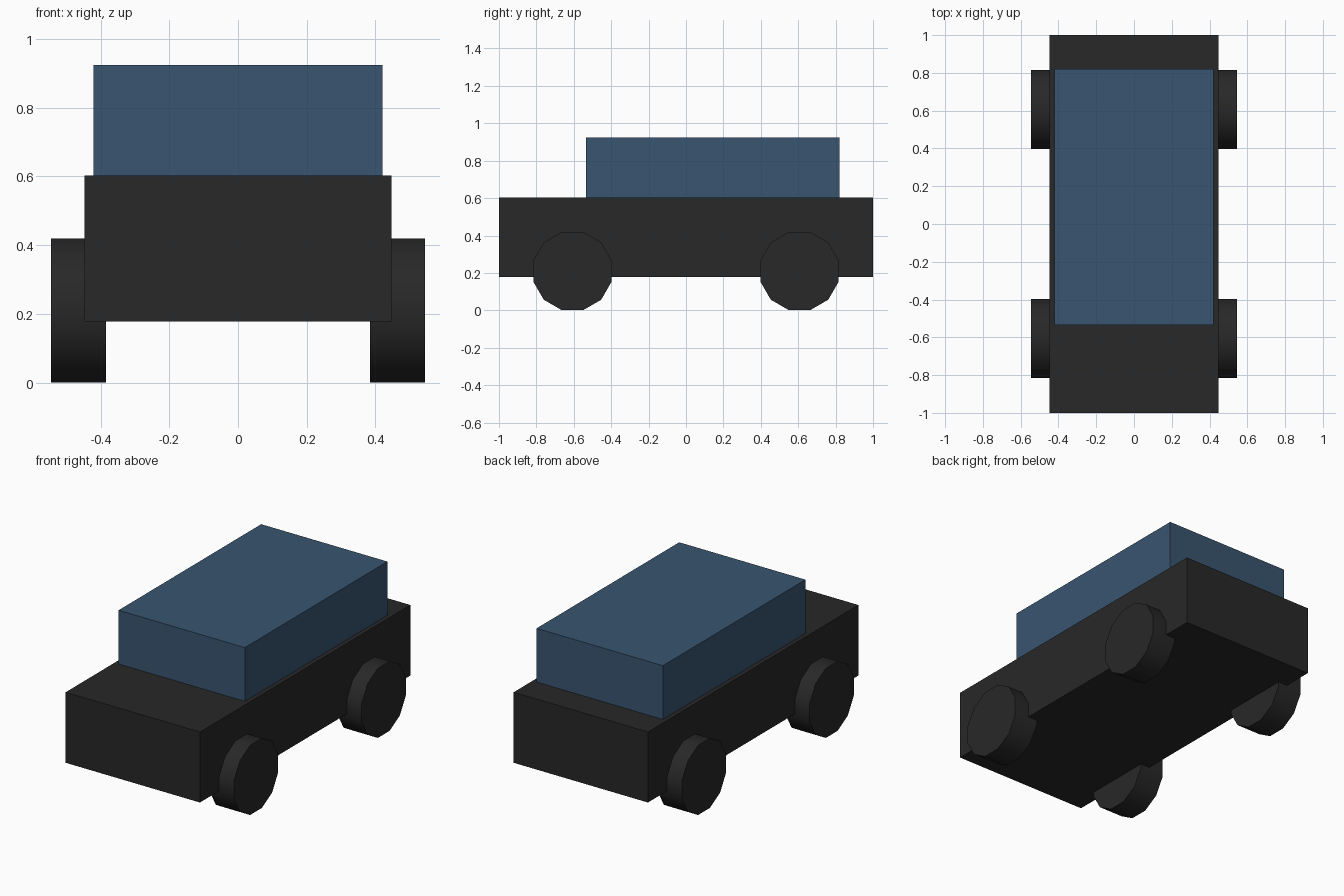
import bpy
from math import pi

if "Cube" in bpy.data.objects:
    bpy.data.objects.remove(bpy.data.objects["Cube"])


def paint(obj, name, color):
    mat = bpy.data.materials.get(name) or bpy.data.materials.new(name)
    mat.diffuse_color = color
    mat.use_nodes = True
    mat.node_tree.nodes["Principled BSDF"].inputs["Base Color"].default_value = mat.diffuse_color
    obj.data.materials.append(mat)


def box(name, lo, hi):
    center = [(a + b) / 2 for a, b in zip(lo, hi)]
    bpy.ops.mesh.primitive_cube_add(size=1, location=center)
    obj = bpy.context.object
    obj.name = name
    obj.scale = [b - a for a, b in zip(lo, hi)]
    bpy.ops.object.transform_apply(location=False, rotation=False, scale=True)
    return obj


def wheel(name, x, y):
    bpy.ops.mesh.primitive_cylinder_add(vertices=12, radius=0.217, depth=0.16,
                                        rotation=(0, 0, pi / 12))
    obj = bpy.context.object
    obj.name = name
    bpy.ops.object.transform_apply(location=False, rotation=True, scale=False)
    obj.rotation_euler = (0, pi / 2, 0)
    obj.location = (x, y, 0.21)
    bpy.ops.object.shade_smooth_by_angle(angle=pi / 4)
    paint(obj, "dark", (0.021, 0.021, 0.021, 1))


# Lower body
body = box("body", (-0.447, -1, 0.178), (0.447, 1, 0.602))
paint(body, "dark", (0.021, 0.021, 0.021, 1))

# Glass cabin
cabin = box("cabin", (-0.42, -0.535, 0.602), (0.42, 0.82, 0.925))
paint(cabin, "blue", (0.04, 0.09, 0.16, 1))

# Four wheels
for side, sx in (("right", 1), ("left", -1)):
    for end, y in (("front", -0.607), ("rear", 0.607)):
        wheel(f"{end}_{side}_wheel", sx * 0.465, y)
